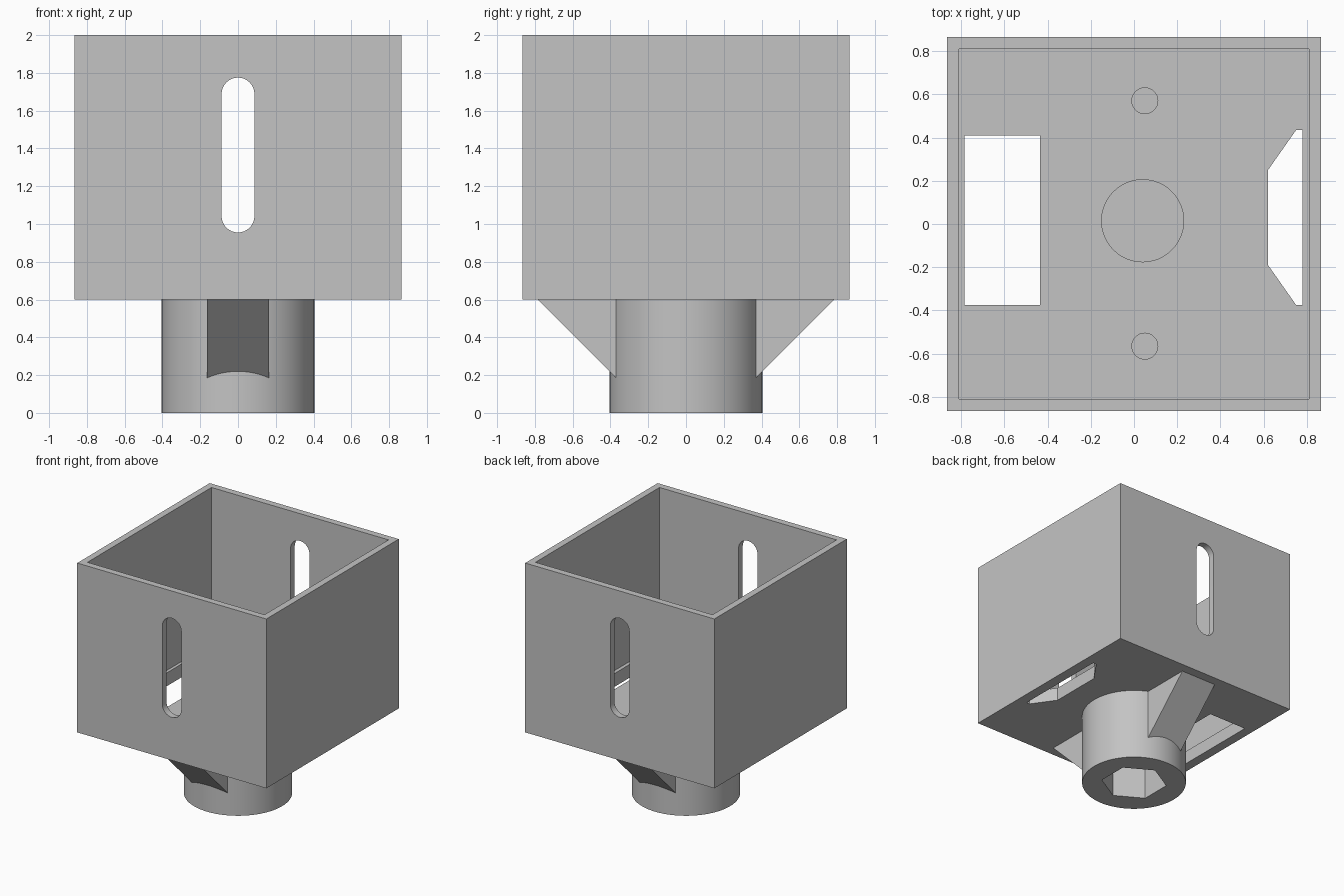
import bpy, bmesh, math
from mathutils import Matrix, Vector

old = bpy.data.objects.get("Cube")
if old:
    bpy.data.objects.remove(old, do_unlink=True)

grey = bpy.data.materials.new("light grey")
grey.use_nodes = True
colour = (0.55, 0.55, 0.55, 1)
grey.diffuse_color = colour
grey.node_tree.nodes["Principled BSDF"].inputs["Base Color"].default_value = colour

HALF, WALL = 0.865, 0.055          # box half width, wall thickness
BASE, FLOOR, TOP = 0.6, 0.71, 2.0  # box underside, floor surface, rim


def prism(name, outline, low, high, turn=Matrix()):
    """Extrude a flat outline from low to high along z, then turn it."""
    bm = bmesh.new()
    face = bm.faces.new([bm.verts.new((x, y, low)) for x, y in outline])
    ext = bmesh.ops.extrude_face_region(bm, geom=[face])
    moved = [v for v in ext["geom"] if isinstance(v, bmesh.types.BMVert)]
    bmesh.ops.translate(bm, verts=moved, vec=Vector((0, 0, high - low)))
    bmesh.ops.transform(bm, matrix=turn, verts=bm.verts)
    bmesh.ops.recalc_face_normals(bm, faces=bm.faces)
    mesh = bpy.data.meshes.new(name)
    bm.to_mesh(mesh)
    bm.free()
    ob = bpy.data.objects.new(name, mesh)
    bpy.context.collection.objects.link(ob)
    return ob


def rect(x0, x1, y0, y1):
    return [(x0, y0), (x1, y0), (x1, y1), (x0, y1)]


def ring(radius, sides, cx=0, cy=0, start=0):
    return [(cx + radius * math.cos(start + math.tau * i / sides),
             cy + radius * math.sin(start + math.tau * i / sides))
            for i in range(sides)]


def activate(ob):
    bpy.ops.object.select_all(action="DESELECT")
    ob.select_set(True)
    bpy.context.view_layer.objects.active = ob


def cut(ob, cutter):
    cutter.hide_render = True
    mod = ob.modifiers.new("cut", "BOOLEAN")
    mod.operation, mod.solver, mod.object = "DIFFERENCE", "EXACT", cutter
    activate(ob)
    bpy.ops.object.modifier_apply(modifier=mod.name)
    bpy.data.objects.remove(cutter, do_unlink=True)


def finish(ob):
    ob.data.materials.clear()
    ob.data.materials.append(grey)
    for p in ob.data.polygons:
        p.material_index = 0
    activate(ob)
    bpy.ops.object.shade_smooth_by_angle(angle=math.radians(30))


# Open box with a thick floor
box = prism("open_box", rect(-HALF, HALF, -HALF, HALF), BASE, TOP)
inner = HALF - WALL
cut(box, prism("cavity", rect(-inner, inner, -inner, inner), FLOOR, TOP + 0.1))

# Floor openings: rectangle, trapezoid and three round holes
trapezoid = [(0.62, -0.19), (0.75, -0.375), (0.78, -0.375),
             (0.78, 0.435), (0.75, 0.435), (0.62, 0.25)]
openings = [rect(-0.785, -0.435, -0.375, 0.41), trapezoid,
            ring(0.19, 48, 0.04, 0.015),
            ring(0.06, 32, 0.05, 0.57), ring(0.06, 32, 0.05, -0.565)]
for outline in openings:
    cut(box, prism("floor_hole", outline, BASE - 0.1, FLOOR + 0.1))

# Rounded slot through the front and back walls
R, LOW, HIGH = 0.087, 1.042, 1.688
arc = [math.pi * i / 16 for i in range(17)]
slot = [(R * math.cos(a), HIGH + R * math.sin(a)) for a in arc]
slot += [(-R * math.cos(a), LOW - R * math.sin(a)) for a in arc]
cut(box, prism("slot", slot, -1, 1, Matrix.Rotation(math.pi / 2, 4, "X")))
finish(box)

# Round socket with a hexagonal recess underneath
socket = prism("socket_column", ring(0.405, 96), 0, BASE)
cut(socket, prism("hex_recess", ring(0.255, 6, start=math.pi / 2), -0.1, 0.45))
finish(socket)

# Sloping ribs under the box, front and back
profile = [(0.3, 0.115), (0.785, BASE), (0.3, BASE)]
stand = Matrix(((0, 0, 1, 0), (1, 0, 0, 0), (0, 1, 0, 0), (0, 0, 0, 1)))
for name, side in (("front_rib", -1), ("back_rib", 1)):
    finish(prism(name, [(side * y, z) for y, z in profile], -0.165, 0.165, stand))
